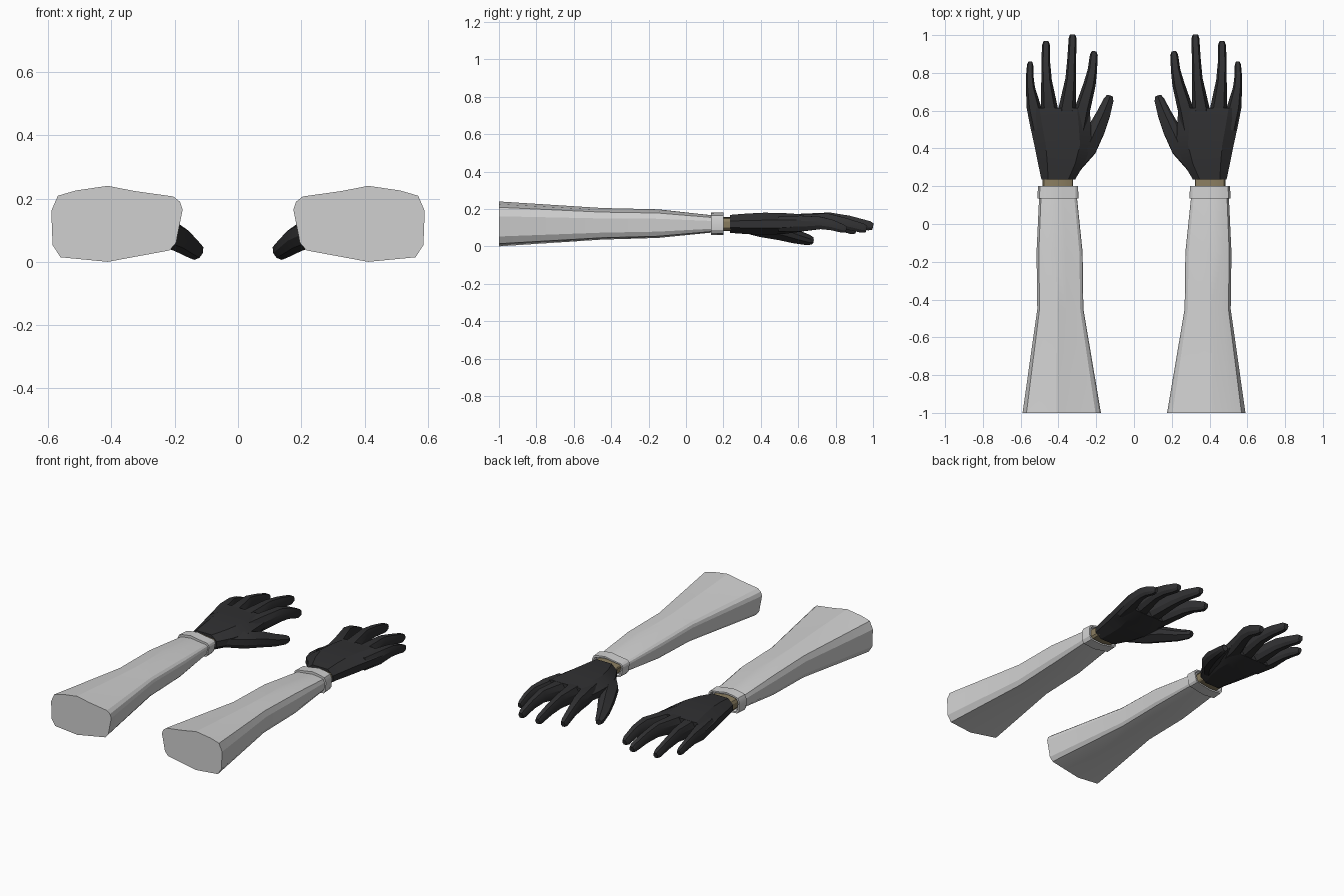
import bpy, bmesh, math
from mathutils import Vector

cube = bpy.data.objects.get("Cube")
if cube:
    bpy.data.objects.remove(cube, do_unlink=True)


def material(name, rgb):
    m = bpy.data.materials.new(name)
    m.use_nodes = True
    m.diffuse_color = (*rgb, 1)
    bsdf = next(n for n in m.node_tree.nodes if n.type == 'BSDF_PRINCIPLED')
    bsdf.inputs["Base Color"].default_value = (*rgb, 1)
    return m


GREY = material("sleeve light grey", (0.63, 0.63, 0.63))
BLACK = material("glove black", (0.03, 0.03, 0.032))
TAN = material("wrist tan", (0.26, 0.21, 0.12))


def loft(name, rings, mat, angle):
    """Skin a list of closed rings and cap both ends."""
    bm = bmesh.new()
    loops = [[bm.verts.new(p) for p in ring] for ring in rings]
    n = len(loops[0])
    for a, b in zip(loops, loops[1:]):
        for i in range(n):
            j = (i + 1) % n
            bm.faces.new((a[i], a[j], b[j], b[i]))
    bm.faces.new(loops[0])
    bm.faces.new(loops[-1])
    bmesh.ops.recalc_face_normals(bm, faces=bm.faces)
    me = bpy.data.meshes.new(name)
    bm.to_mesh(me)
    bm.free()
    ob = bpy.data.objects.new(name, me)
    bpy.context.collection.objects.link(ob)
    me.materials.append(mat)
    bpy.ops.object.select_all(action='DESELECT')
    ob.select_set(True)
    bpy.context.view_layer.objects.active = ob
    bpy.ops.object.shade_smooth_by_angle(angle=math.radians(angle))
    return ob


# Arm cross-section in the unit square: x inner to outer, z bottom to top
ARM = [(1, .67), (.99, .22), (.93, .06), (.57, 0), (.1, .15), (.05, .25),
       (0, .69), (.02, .79), (.07, .86), (.36, .93), (.57, 1), (.81, .94), (.95, .87)]
# Bevelled box section for the glove
BOX = [(1, .66), (1, .3), (.78, 0), (.22, 0), (0, .3), (0, .66), (.2, 1), (.8, 1)]


def sections(shape, spans, s):
    """Each span is y, x0, x1, z0, z1."""
    return [[(s * (x0 + (x1 - x0) * u), y, z0 + (z1 - z0) * v) for u, v in shape]
            for y, x0, x1, z0, z1 in spans]


def digit(path, s, roll=0):
    """Rings square to a path of x, y, z, width, height."""
    pts = [Vector(p[:3]) for p in path]
    rings = []
    for i, (c, p) in enumerate(zip(pts, path)):
        t = (pts[min(i + 1, len(pts) - 1)] - pts[max(i - 1, 0)]).normalized()
        side = t.cross(Vector((math.sin(roll), 0, math.cos(roll)))).normalized()
        up = side.cross(t)
        ring = [c + side * (u - .5) * p[3] + up * (v - .5) * p[4] for u, v in BOX]
        rings.append([(s * q.x, q.y, q.z) for q in ring])
    return rings


SLEEVE = [(-1, .175, .59, 0, .24), (-.45, .268, .512, .036, .205),
          (-.15, .272, .516, .045, .198), (.15, .303, .502, .075, .165)]
CUFF = [(.135, .31, .49, .08, .16), (.135, .294, .512, .06, .182),
        (.2, .296, .508, .062, .18), (.2, .306, .498, .072, .17),
        (.18, .31, .494, .078, .165)]
WRIST = [(.15, .322, .484, .082, .158), (.25, .322, .484, .082, .158)]
PALM = [(.235, .312, .49, .072, .168), (.32, .262, .508, .066, .175),
        (.42, .225, .528, .062, .18), (.52, .228, .55, .066, .178),
        (.615, .235, .568, .078, .172)]

FINGERS = {
    "index_finger": [(.295, .5, .124, .09, .085), (.272, .61, .125, .082, .09),
                     (.235, .74, .135, .065, .08), (.221, .81, .122, .05, .066),
                     (.213, .89, .09, .042, .052), (.212, .91, .084, .028, .034)],
    "middle_finger": [(.36, .5, .125, .095, .085), (.354, .61, .127, .092, .094),
                      (.335, .77, .142, .056, .078), (.33, .87, .132, .047, .064),
                      (.325, .98, .11, .042, .05), (.325, 1, .106, .03, .034)],
    "ring_finger": [(.435, .5, .124, .09, .085), (.448, .61, .125, .09, .092),
                    (.463, .76, .138, .056, .076), (.467, .85, .122, .047, .06),
                    (.466, .945, .097, .042, .05), (.465, .965, .092, .028, .034)],
    "little_finger": [(.505, .5, .12, .08, .08), (.531, .62, .122, .076, .084),
                      (.548, .72, .125, .048, .066), (.552, .78, .114, .04, .056),
                      (.55, .84, .094, .033, .044), (.549, .857, .09, .022, .03)],
}
THUMB = [(.315, .31, .115, .08, .07), (.245, .4, .1, .095, .085),
         (.198, .5, .08, .092, .078), (.16, .585, .052, .072, .062),
         (.135, .655, .034, .05, .05), (.128, .678, .03, .03, .034)]

# Both arms, mirrored about the centre
for side, s in (("left", 1), ("right", -1)):
    loft(side + "_sleeve", sections(ARM, SLEEVE, s), GREY, 20)
    loft(side + "_cuff", sections(ARM, CUFF, s), GREY, 30)
    loft(side + "_wrist", sections(ARM, WRIST, s), TAN, 30)
    loft(side + "_palm", sections(BOX, PALM, s), BLACK, 25)
    for name, path in FINGERS.items():
        loft(side + "_" + name, digit(path, s), BLACK, 25)
    loft(side + "_thumb", digit(THUMB, s, math.radians(-35)), BLACK, 25)
